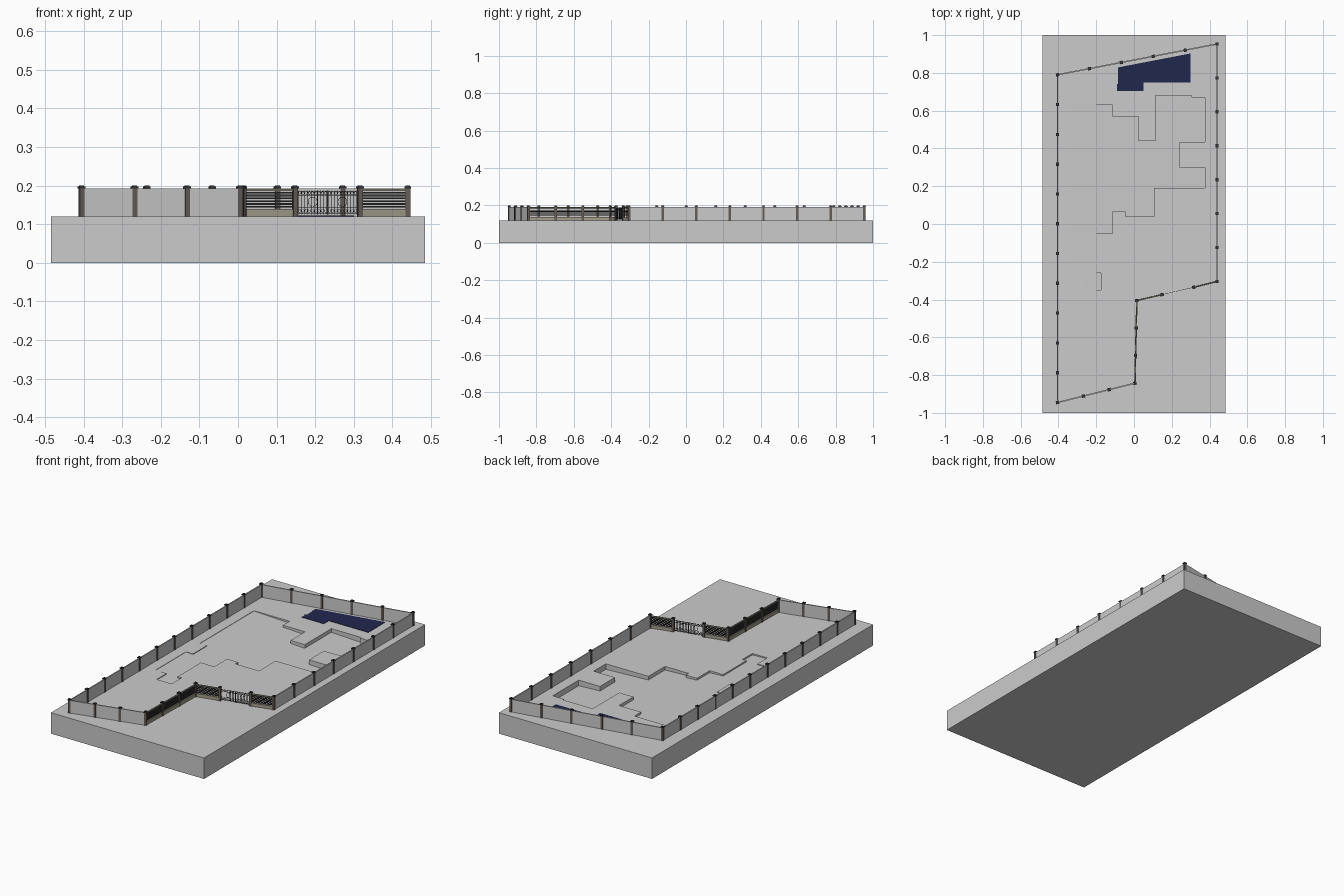
import bpy, bmesh, math
from mathutils import Vector, Matrix

if "Cube" in bpy.data.objects:
    bpy.data.objects.remove(bpy.data.objects["Cube"])

TOP = 0.12


def material(name, rgb):
    m = bpy.data.materials.new(name)
    m.diffuse_color = (*rgb, 1)
    m.use_nodes = True
    m.node_tree.nodes["Principled BSDF"].inputs["Base Color"].default_value = m.diffuse_color
    return m


BROWN = material("brown_post", (0.13, 0.11, 0.095))
DARK = material("dark_metal", (0.035, 0.035, 0.035))
STONE = material("pale_stone", (0.36, 0.34, 0.26))
NAVY = material("pool_navy", (0.016, 0.02, 0.075))


def finish(name, bm, mat=None):
    bmesh.ops.recalc_face_normals(bm, faces=bm.faces)
    me = bpy.data.meshes.new(name)
    bm.to_mesh(me)
    bm.free()
    ob = bpy.data.objects.new(name, me)
    bpy.context.collection.objects.link(ob)
    if mat:
        me.materials.append(mat)
    return ob


def box(bm, centre, size, angle=0.0):
    mat = (Matrix.Translation(centre) @ Matrix.Rotation(angle, 4, 'Z')
           @ Matrix.Diagonal((*size, 1)))
    bmesh.ops.create_cube(bm, size=1, matrix=mat)


def beam(bm, a, b, z0, z1, thick):
    # upright slab running between two plan points
    a, b = Vector(a), Vector(b)
    d = b - a
    c = (a + b) / 2
    box(bm, (c.x, c.y, (z0 + z1) / 2), (d.length, thick, z1 - z0), math.atan2(d.y, d.x))


def prism(name, pts, low, high, mat=None):
    # low is a function of x, so the underside may slope
    bm = bmesh.new()
    lo = [bm.verts.new((x, y, low(x))) for x, y in pts]
    hi = [bm.verts.new((x, y, high)) for x, y in pts]
    bm.faces.new(lo)
    bm.faces.new(hi)
    n = len(pts)
    for i in range(n):
        j = (i + 1) % n
        bm.faces.new((lo[i], lo[j], hi[j], hi[i]))
    return finish(name, bm, mat)


# ground block with a shallow house footprint sunk into it
bm = bmesh.new()
box(bm, (0, 0, TOP / 2), (0.97, 2, TOP))
ground = finish("ground", bm)

footprint = [(-.34, .63), (-.115, .63), (-.115, .57), (.025, .57), (.025, .44), (.115, .44),
             (.115, .68), (.305, .68), (.305, .67), (.375, .67), (.375, .435), (.24, .435),
             (.24, .30), (.375, .30), (.375, .19), (.105, .19), (.105, .04), (-.045, .04),
             (-.045, .065), (-.115, .065), (-.115, -.05), (-.2, -.05), (-.2, -.26),
             (-.175, -.26), (-.175, -.35), (-.27, -.35), (-.27, -.26), (-.34, -.26),
             (-.34, .015), (-.295, .015), (-.295, .14), (-.34, .14)]
cutter = prism("footprint_cutter", footprint,
               lambda x: TOP - 0.002 - 0.03 * (x + .34) / .715, TOP + 0.05)
cutter.hide_render = True
cut = ground.modifiers.new("footprint", 'BOOLEAN')
cut.operation = 'DIFFERENCE'
cut.solver = 'EXACT'
cut.object = cutter
bpy.context.view_layer.objects.active = ground
ground.select_set(True)
bpy.ops.object.modifier_apply(modifier=cut.name)
bpy.data.objects.remove(cutter)

# pool and its paved edge
prism("pool_edge", [(-.1, .83), (-.1, .74), (-.085, .74), (-.085, .833)],
      lambda x: TOP - .005, TOP + .002)
prism("pool_water", [(-.09, .828), (-.09, .705), (.05, .705), (.05, .75), (.3, .75), (.3, .903)],
      lambda x: TOP - .005, TOP + .002, NAVY)

# fence corners
FL, FR, IN = (-.405, -.945), (.005, -.843), (.015, -.405)
G1, G2, ER = (.148, -.374), (.316, -.335), (.44, -.304)
BR, BL = (.44, .953), (-.405, .79)

walls, posts, caps = bmesh.new(), bmesh.new(), bmesh.new()
plinths, slats = bmesh.new(), bmesh.new()
placed = set()


def post(p, angle):
    key = (round(p[0], 3), round(p[1], 3))
    if key in placed:
        return
    placed.add(key)
    box(posts, (p[0], p[1], TOP + .037), (.013, .013, .074), angle)
    box(caps, (p[0], p[1], TOP + .0755), (.017, .017, .005), angle)
    box(caps, (p[0], p[1], TOP + .079), (.011, .011, .003), angle)


def run(a, b, count, is_open):
    a, b = Vector(a), Vector(b)
    angle = math.atan2(b.y - a.y, b.x - a.x)
    pts = [a.lerp(b, i / count) for i in range(count + 1)]
    for p in pts:
        post(p, angle)
    for p, q in zip(pts, pts[1:]):
        if not is_open:
            beam(walls, p, q, TOP, TOP + .072, .007)
            continue
        # low stone wall, slats between, thin top rail
        beam(plinths, p, q, TOP, TOP + .019, .008)
        beam(plinths, p, q, TOP + .066, TOP + .071, .006)
        for k in range(6):
            z = TOP + .023 + k * .0073
            beam(slats, p, q, z, z + .0042, .004)


run(FL, FR, 3, False)
run(ER, BR, 7, False)
run(BR, BL, 5, False)
run(BL, FL, 11 - 0, False)
run(FR, IN, 3, True)
run(IN, G1, 1, True)
run(G2, ER, 1, True)

finish("solid_fence_panels", walls)
finish("fence_posts", posts, BROWN)
finish("post_caps", caps, DARK)
finish("fence_plinths_and_rails", plinths, STONE)
finish("fence_slats", slats, DARK)

# wrought gate: two leaves of frame, bars and rings
gate = bmesh.new()
a, b = Vector(G1), Vector(G2)
u = (b - a).normalized()
ang = math.atan2(u.y, u.x)
length = (b - a).length


def ring(s, z, r, sides=10):
    for i in range(sides):
        t = 2 * math.pi * (i + .5) / sides
        p = a + u * (s + r * math.cos(t))
        m = (Matrix.Translation((p.x, p.y, z + r * math.sin(t))) @ Matrix.Rotation(ang, 4, 'Z')
             @ Matrix.Rotation(-t, 4, 'Y')
             @ Matrix.Diagonal((.0009, .0012, 2 * r * math.sin(math.pi / sides), 1)))
        bmesh.ops.create_cube(gate, size=1, matrix=m)


for s0, s1 in ((.008, length / 2 - .001), (length / 2 + .001, length - .008)):
    for z in (.006, .022, .054, .065):
        beam(gate, a + u * s0, a + u * s1, TOP + z, TOP + z + .0012, .0018)
    n = 9
    for i in range(n + 1):
        s = s0 + (s1 - s0) * i / n
        p = a + u * s
        w = .002 if i in (0, n) else .001
        box(gate, (p.x, p.y, TOP + .036), (w, .0016, .062), ang)
    step = (s1 - s0) / n
    for i in range(n):
        s = s0 + step * (i + .5)
        ring(s, TOP + .0602, .0035)
        ring(s, TOP + .0145, .0035)
    ring((s0 + s1) / 2, TOP + .038, .012, 16)
finish("gate", gate, DARK)
